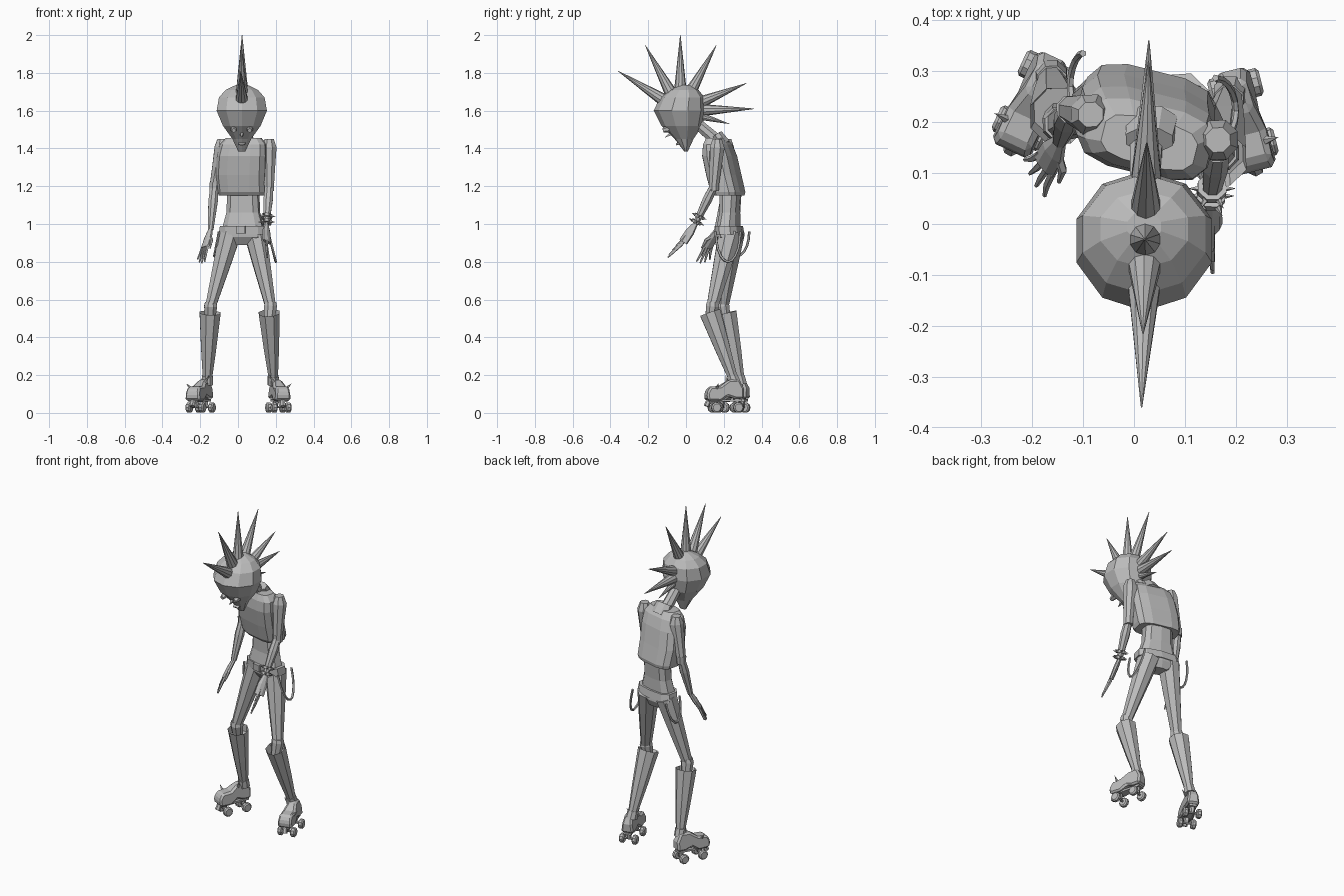
import bpy, bmesh, math
from mathutils import Vector, Matrix

if "Cube" in bpy.data.objects:
    bpy.data.objects.remove(bpy.data.objects["Cube"], do_unlink=True)

grey = bpy.data.materials.new("plain grey")
grey.use_nodes = True
COL = (0.5, 0.5, 0.5, 1)
grey.diffuse_color = COL
grey.node_tree.nodes["Principled BSDF"].inputs["Base Color"].default_value = COL


def finish(name, bm):
    bmesh.ops.recalc_face_normals(bm, faces=bm.faces)
    me = bpy.data.meshes.new(name)
    bm.to_mesh(me)
    bm.free()
    me.materials.append(grey)
    ob = bpy.data.objects.new(name, me)
    bpy.context.scene.collection.objects.link(ob)
    return ob


def skin(name, rings, cap=True):
    """Join rings of points into a closed skin."""
    bm = bmesh.new()
    vs = [[bm.verts.new(p) for p in r] for r in rings]
    n = len(vs[0])
    for a, b in zip(vs, vs[1:]):
        for i in range(n):
            j = (i + 1) % n
            bm.faces.new((a[i], a[j], b[j], b[i]))
    if cap:
        bm.faces.new(vs[0])
        bm.faces.new(vs[-1])
    return finish(name, bm)


def loft(name, rings, sides, yaw=0, boxy=1.0):
    """Stack level rings of (z, x, y, half width, half depth)."""
    turn = Matrix.Rotation(math.radians(yaw), 3, 'Z')
    out = []
    for z, x, y, rx, ry in rings:
        ring = []
        for i in range(sides):
            a = math.tau * (i + 0.5) / sides
            c, s = math.cos(a), math.sin(a)
            p = Vector((rx * math.copysign(abs(c) ** boxy, c),
                        ry * math.copysign(abs(s) ** boxy, s), 0))
            ring.append(Vector((x, y, z)) + turn @ p)
        out.append(ring)
    return skin(name, out)


def tube(name, pts, radii, sides=8, flat=None):
    """Run a round section along a path, optionally widened along one direction."""
    pts = [Vector(p) for p in pts]
    rings = []
    for k, p in enumerate(pts):
        d = (pts[min(k + 1, len(pts) - 1)] - pts[max(k - 1, 0)]).normalized()
        u = Vector(flat) if flat else Vector((1, 0.02, 0))
        u = (u - d * u.dot(d)).normalized()
        v = d.cross(u)
        r = radii[k]
        ru, rv = r if isinstance(r, tuple) else (r, r)
        rings.append([p + u * ru * math.cos(math.tau * (i + .5) / sides)
                      + v * rv * math.sin(math.tau * (i + .5) / sides) for i in range(sides)])
    return skin(name, rings)


def spike(name, base, tip, r, sides=8):
    return tube(name, [base, tip], [r, r * 0.04], sides)


# Head, with the face pointing forward and down
loft("head", [(1.385, .02, 0, .02, .01), (1.45, .02, -.01, .052, .05), (1.52, .02, -.022, .105, .108),
              (1.60, .02, -.033, .14, .138), (1.67, .02, -.02, .127, .118),
              (1.71, .02, -.01, .09, .076), (1.735, .02, -.005, .035, .03)], 10)
spike("nose", (.02, -.055, 1.495), (.02, -.112, 1.458), .022, 4)
for s in (-1, 1):
    tube("eye", [(.02 + s * .042, -.09, 1.505), (.02 + s * .042, -.122, 1.495)], [.02, .012], 6)
tube("mouth", [(.02, -.035, 1.43), (.02, -.052, 1.42)], [(.022, .008), (.018, .005)], 6)

# Crest of spikes
centre = Vector((.022, -.03, 1.6))
for y, z in ((-.36, 1.81), (-.215, 1.945), (-.03, 2.0), (.16, 1.945), (.32, 1.745), (.36, 1.61), (.23, 1.53)):
    tip = Vector((.022 + y * .02, y, z))
    d = (tip - centre).normalized()
    spike("crest_spike", centre + d * .1, tip, .034 if y != .23 else .022, 10)

# Neck, jacket, collar, waist, belt
tube("neck", [(.025, .19, 1.42), (.02, .05, 1.54)], [.036, .03])
loft("jacket", [(1.15, .025, .228, .125, .072), (1.17, .025, .222, .132, .082), (1.26, .02, .2, .137, .083),
                (1.36, .025, .178, .135, .082), (1.42, .03, .168, .125, .068),
                (1.455, .03, .16, .095, .045)], 12, -14, .6)
tube("collar", [(.035, .2, 1.42), (.03, .165, 1.475)], [(.055, .04), (.05, .03)], 8)
loft("waist", [(.97, .028, .225, .115, .058), (1.06, .028, .232, .09, .05), (1.16, .028, .235, .085, .055)],
     10, -12, .7)
loft("hips", [(.89, .025, .24, .05, .04), (.93, .027, .235, .125, .062), (.975, .028, .23, .12, .062)],
     10, -12, .7)
loft("belt", [(.945, .03, .233, .133, .068), (.99, .03, .228, .127, .066)], 10, -12, .7)
loft("buckle", [(.95, .015, .165, .028, .01), (.99, .015, .163, .028, .01)], 4, -12, .5)

# Hanging loops on both hips
for name, x, y, drop, out in (("left_chain", .16, .222, .16, .04), ("right_chain", -.1, .27, .13, -.025)):
    arc = [(x + out * math.sin(a), y - .065 * math.cos(a), .96 - drop * math.sin(a))
           for a in [math.pi * i / 10 for i in range(11)]]
    tube(name, arc, [.007] * 11, 5, (1, .1, .1))


def arm(side, shoulder, elbow, wrist, knuckle, tip, wide):
    """Sleeve, forearm and a flat hand with spread fingers."""
    s, e, w, k, t = map(Vector, (shoulder, elbow, wrist, knuckle, tip))
    wide = Vector(wide).normalized()
    tube(side + "_sleeve", [s + Vector((0, 0, .045)), s, s.lerp(e, .5), e],
         [.026, .042, .034, .027], 8)
    tube(side + "_elbow", [e + Vector((0, 0, .02)), e - Vector((0, 0, .025))], [.029, .027], 8)
    tube(side + "_forearm", [e, e.lerp(w, .35), w], [.023, .027, .016], 8)
    tube(side + "_palm", [w, w.lerp(k, .45), k], [(.014, .012), (.029, .014), (.031, .011)], 8, wide)
    d = t - k
    for i in range(4):
        off = (i - 1.5) * .015
        length = 1 - .13 * abs(i - 1.6)
        tube(side + "_finger", [k + wide * off - d * .15, k + wide * off * 1.3 + d * .5 * length,
                                k + wide * off * 1.8 + d * length], [.008, .007, .004], 5)
    base = w.lerp(k, .3)
    tube(side + "_thumb", [base, base + wide * .042 + d * .25, base + wide * .052 + d * .75],
         [.01, .009, .004], 5)


arm("left", (.165, .165, 1.405), (.165, .148, 1.2), (.15, .05, 1.0), (.152, -.015, .905), (.155, -.085, .845),
    (0, -.5, -.7))
arm("right", (-.085, .215, 1.405), (-.125, .225, 1.2), (-.145, .165, .97), (-.175, .115, .875),
    (-.2, .085, .79), (.45, -.8, -.1))

# Studded bracelets
wrist_dir = Vector((.015, .098, .2)).normalized()
for lift in (.012, .045):
    c = Vector((.15, .05, 1.0)) + wrist_dir * lift
    tube("bracelet", [c - wrist_dir * .008, c + wrist_dir * .008], [.03, .03], 8)
    for i in range(6):
        a = math.tau * i / 6
        d = Vector((math.cos(a), math.sin(a), -.45 * math.sin(a)))
        spike("bracelet_stud", c + d * .024, c + d * .046, .007, 5)


def leg(side, hip, knee, boot_top, ankle):
    """Thigh, knee and a tall boot open at the top."""
    h, k, b, a = map(Vector, (hip, knee, boot_top, ankle))
    tube(side + "_thigh", [h, h.lerp(k, .35), k], [(.062, .066), (.052, .055), (.03, .033)], 8)
    tube(side + "_knee", [k + Vector((0, 0, .022)), k, b - Vector((0, 0, .05))], [.032, .037, .028], 8)
    inner = b.lerp(a, .12)
    tube(side + "_boot", [a, a.lerp(b, .45), b], [.026, .043, .06], 8).data.polygons
    ob = bpy.data.objects[side + "_boot"]
    bm = bmesh.new()
    bm.from_mesh(ob.data)
    top = max(bm.faces, key=lambda f: f.calc_center_median().z)
    bmesh.ops.inset_region(bm, faces=[top], thickness=.01)
    bmesh.ops.translate(bm, verts=top.verts, vec=(inner - b))
    bm.to_mesh(ob.data)
    bm.free()
    up = (b - a).normalized()
    tube(side + "_ankle_cuff", [a - up * .03, a + up * .015], [.034, .031], 8)


leg("left", (.09, .235, .955), (.172, .14, .565), (.165, .128, .53), (.187, .25, .18))
leg("right", (-.04, .25, .955), (-.145, .195, .565), (-.148, .212, .53), (-.162, .285, .18))

# Roller skates: an extruded shoe, sole plate, axles, wheels, toe stop and spikes
SHOE = [(-.1, .065), (-.105, .105), (-.085, .138), (-.03, .142), (.02, .175), (.075, .178),
        (.1, .13), (.098, .075), (.05, .075), (.01, .088), (-.03, .062)]


def skate(side, x, y, yaw, sign):
    place = Matrix.Translation((x, y, 0)) @ Matrix.Rotation(math.radians(yaw), 4, 'Z')
    at = lambda px, py, pz: place @ Vector((px, py, pz))

    def half_width(py, pz):
        return (.043 if py < 0 else .036) - max(0, pz - .09) * .16

    shoe = skin(side + "_shoe", [[at(s * half_width(py, pz), py, pz) for py, pz in SHOE] for s in (-1, 1)])
    bev = shoe.modifiers.new("soft edges", 'BEVEL')
    bev.width, bev.segments = .01, 1
    tube(side + "_sole", [at(0, -.09, .063), at(0, .09, .067)], [(.036, .008), (.03, .008)], 4, place.to_3x3().col[0])
    for py in (-.055, .065):
        tube(side + "_truck", [at(0, py, .075), at(0, py, .03)], [.02, .012], 6)
        tube(side + "_axle", [at(-.045, py, .03), at(.045, py, .03)], [.006, .006], 6, (0, 0, 1))
        for s in (-1, 1):
            tube(side + "_wheel", [at(s * .024, py, .028), at(s * .03, py, .028),
                                   at(s * .046, py, .028), at(s * .052, py, .028)],
                 [.021, .028, .028, .021], 10, (0, 0, 1))
    tube(side + "_toe_stop", [at(0, -.085, .07), at(0, -.1, .035)], [.012, .016], 6)
    spike(side + "_toe_spike", at(sign * .026, -.05, .125), at(sign * .058, -.05, .155), .011, 5)
    spike(side + "_heel_spike", at(-sign * .02, .02, .155), at(-sign * .045, .015, .2), .011, 5)


skate("left", .215, .205, 14, 1)
skate("right", -.2, .238, -25, -1)
